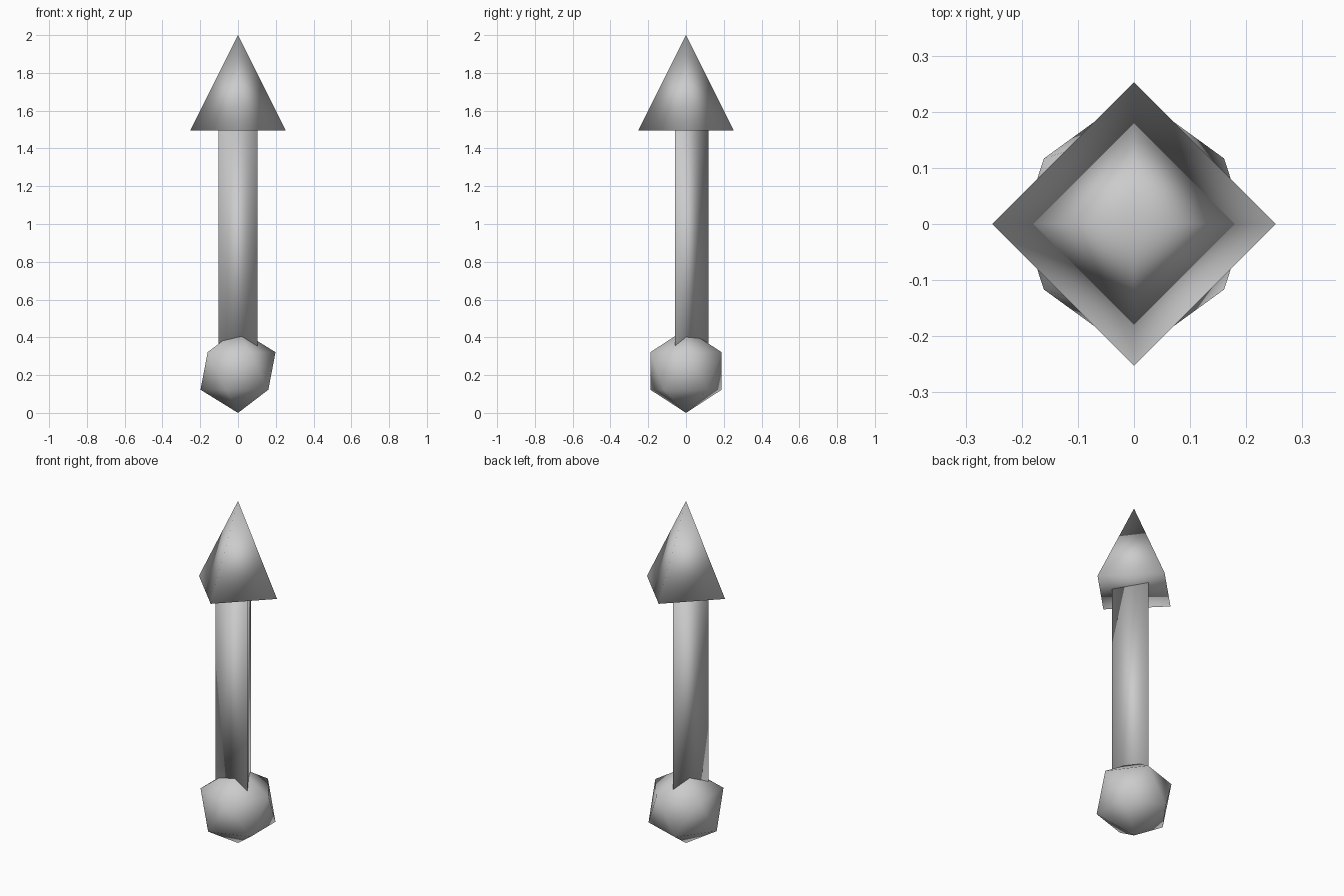
import bpy

# Remove the default cube
cube = bpy.data.objects.get("Cube")
if cube:
    bpy.data.objects.remove(cube, do_unlink=True)

# Single plain grey for every part
grey = bpy.data.materials.new("light_grey")
grey.use_nodes = True
colour = (0.6, 0.6, 0.6, 1)
grey.diffuse_color = colour
grey.node_tree.nodes["Principled BSDF"].inputs["Base Color"].default_value = colour


def finish(name):
    """Name the new part, colour it and shade it fully smooth."""
    part = bpy.context.object
    part.name = name
    part.data.materials.append(grey)
    bpy.ops.object.shade_smooth()
    return part


TOP = 2.0
HEAD = 0.2525       # half height and radius of the pointed head
HEAD_BASE = TOP - 2 * HEAD
BALL = 0.222

# Four-sided pointed head
bpy.ops.mesh.primitive_cone_add(vertices=4, radius1=HEAD, radius2=0, depth=2 * HEAD,
                                location=(0, 0, TOP - HEAD))
finish("arrow_head")

# Three-sided shaft, from inside the ball to the head
shaft_top = HEAD_BASE + 0.01
bpy.ops.mesh.primitive_cylinder_add(vertices=3, radius=0.119, depth=shaft_top - BALL,
                                    location=(0, 0, (shaft_top + BALL) / 2))
finish("shaft")

# Twenty-sided ball at the foot
bpy.ops.mesh.primitive_ico_sphere_add(subdivisions=1, radius=BALL, location=(0, 0, BALL))
finish("base_ball")
